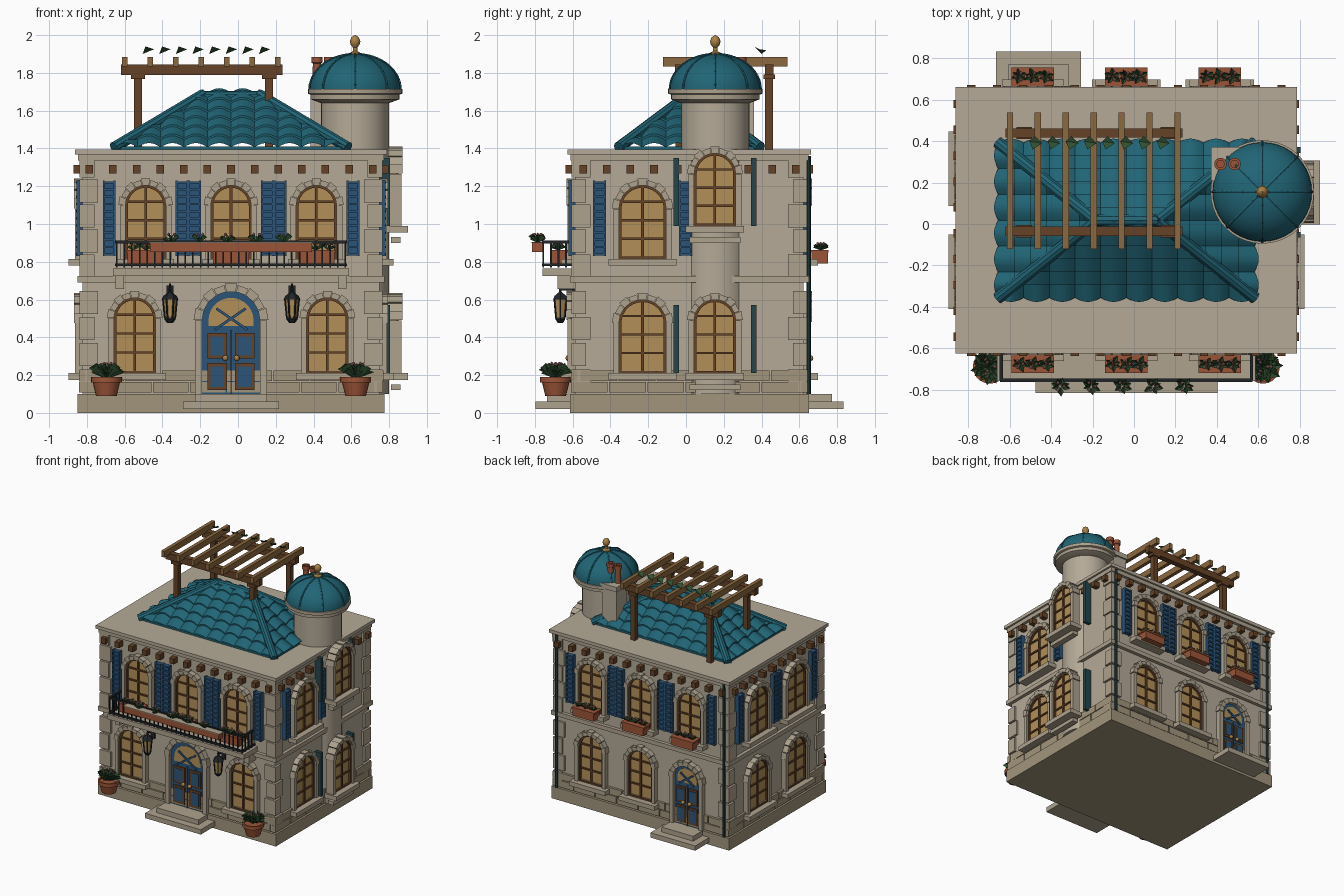
import bpy, bmesh, math, random
from mathutils import Matrix, Vector

if "Cube" in bpy.data.objects:
    bpy.data.objects.remove(bpy.data.objects["Cube"])
random.seed(4)
COL = dict(wall=(.46, .40, .31), stone=(.42, .36, .27), base=(.36, .30, .20), blue=(.025, .09, .19), teal=(.015, .13, .18),
           darkteal=(.02, .06, .07), amber=(.45, .28, .10), clay=(.33, .09, .04), wood=(.13, .055, .02),
           oak=(.26, .14, .05), iron=(.015, .018, .02), leaf=(.03, .08, .03), pink=(.5, .2, .2), gold=(.4, .22, .06))
parts, I = {}, Matrix()
CX, CY, HX, HY = -.037, .018, .785, .605

def P(name, col):                      # one bmesh per named part
    return parts.setdefault(name, (bmesh.new(), col))[0]
def box(bm, c, s, M=I):
    bmesh.ops.create_cube(bm, size=1, matrix=M @ Matrix.Translation(c) @ Matrix.Diagonal((*s, 1)))
def prism(bm, pts, y0, y1, M=I):       # x-z outline extruded in y
    a, b = ([bm.verts.new(M @ Vector((x, y, z))) for x, z in pts] for y in (y0, y1))
    bm.faces.new(a); bm.faces.new(b[::-1])
    for i in range(len(pts)):
        bm.faces.new((a[i], a[i - 1], b[i - 1], b[i]))
def lathe(bm, prof, c, n=32, M=I):
    rings = [[bm.verts.new(M @ Vector((c[0] + r * math.cos(k * math.tau / n), c[1] + r * math.sin(k * math.tau / n), z)))
              for k in range(n)] for r, z in prof]
    for a, b in zip(rings, rings[1:]):
        for k in range(n):
            bm.faces.new((a[k - 1], a[k], b[k], b[k - 1]))
    bm.faces.new(rings[0][::-1]); bm.faces.new(rings[-1])
def tube(bm, a, b, r, n=8, M=I):
    a, b = Vector(a), Vector(b)
    T = Matrix.Translation((a + b) / 2) @ (b - a).to_track_quat('Z', 'Y').to_matrix().to_4x4()
    bmesh.ops.create_cone(bm, cap_ends=True, segments=n, radius1=r, radius2=r, depth=(b - a).length, matrix=M @ T)
def plant(c, r, h, n, M=I, name='foliage'):
    bm = P(name, 'leaf')
    for k in range(n):
        a = k * 2.4 + random.random() * .4
        d, s = Vector((math.cos(a), math.sin(a), 0)), Vector((-math.sin(a), math.cos(a), 0))
        l, z = r * random.uniform(.75, 1), h * random.uniform(.5, 1)
        v = [bm.verts.new(M @ (Vector(c) + q)) for q in (Vector((0, 0, 0)), d * l * .55 + s * l * .28 + Vector((0, 0, z)),
             d * l + Vector((0, 0, z * .7)), d * l * .55 - s * l * .28 + Vector((0, 0, z)))]
        bm.faces.new(v[:3]); bm.faces.new((v[0], v[2], v[3]))
    for k in range(3):
        o = Vector((math.cos(k * 2.1), math.sin(k * 2.1), 0)) * r * .4 + Vector((0, 0, h * .9))
        bmesh.ops.create_icosphere(P('flowers', 'pink'), subdivisions=1, radius=.009, matrix=M @ Matrix.Translation(Vector(c) + o))

def facade(ang, hd):
    return Matrix.Translation((CX, CY, 0)) @ Matrix.Rotation(math.radians(ang), 4, 'Z') @ Matrix.Translation((0, -hd, 0))
FACES = [(facade(0, HY), HX), (facade(180, HY), HX), (facade(90, HX), HY), (facade(-90, HX), HY)]
FRONT, BACK, RIGHT, LEFT = (f[0] for f in FACES)
TOWER = facade(90, .862)

def arch(u, zb, zs, r, n=14):
    return [(u - r, zb)] + [(u - r * math.cos(math.pi * k / n), zs + r * math.sin(math.pi * k / n)) for k in range(n + 1)] + [(u + r, zb)]
def surround(M, u, zb, zs, r, R, d=.045):   # voussoirs and jambs
    bm, n = P('arch_surrounds', 'stone'), 9
    for k in range(n):
        a, b = math.pi * (k + .03) / n, math.pi * (k + .97) / n
        RR = R + (.008 if k % 2 == 0 else 0)
        prism(bm, [(u + q * math.cos(t), zs + q * math.sin(t)) for q, t in ((r, a), (RR, a), (RR, b), (r, b))], .03, -d, M)
    for s in (-1, 1):
        box(bm, (u + s * (r + R) / 2, -.005, (zb + zs) / 2), (R - r, .07, zs - zb), M)
def ring(bm, u, zb, zs, r, w, y0, y1, M):   # thin arched frame
    a, b = arch(u, zb, zs, r), arch(u, zb, zs, r - w)
    for i in range(len(a) - 1):
        prism(bm, [a[i], a[i + 1], b[i + 1], b[i]], y0, y1, M)
    box(bm, (u, (y0 + y1) / 2, zb + w / 2), (2 * r, abs(y1 - y0), w), M)
def window(M, u, zb, top, R, shut=None, sill=.33, apron=False):
    r, zs = R - .03, top - R
    prism(P('window_glass', 'amber'), arch(u, zb, zs, r), .03, -.012, M)
    surround(M, u, zb, zs, r, R)
    w = P('window_muntins', 'wood')
    ring(w, u, zb, zs, r, .013, 0, -.026, M)
    box(w, (u, -.012, (zb + zs + r) / 2), (.014, .024, zs + r - zb), M)
    for k in (1, 2, 3):
        z = zb + (zs + r - zb) * k / 4 + .01
        hw = r if z < zs else math.sqrt(r * r - (z - zs) ** 2)
        box(w, (u, -.012, z), (2 * hw, .022, .012), M)
    box(P('sills', 'stone'), (u, -.02, zb - .018), (sill, .11, .036), M)
    if apron:
        box(P('sills', 'stone'), (u, -.01, zb - .075), (.27, .05, .03), M)
    for s in (-1, 1) if shut else ():
        b = P('shutters', 'blue')
        x, zc = u + s * shut, zb + .215
        box(b, (x, -.012, zc), (.058, .024, .39), M)
        for e in (-1, 1):
            box(b, (x + e * .029, -.016, zc), (.01, .036, .4), M)
        for k in range(11):
            box(b, (x, -.02, zc - .19 + k * .038), (.05, .03, .012), M)
def door(M, u, r, R, zs, steps):
    top, h = zs + r, zs - .05
    prism(P('doors', 'blue'), arch(u, .1, zs, r), .02, -.018, M)
    surround(M, u, .1, zs, r, R)
    prism(P('door_glass', 'amber'), arch(u, zs - .03, zs, r * .78), 0, -.022, M)
    for s in (-1, 1):
        x = u + s * r * .48
        for z, hh in ((.1 + (h - .1) * .27, (h - .1) * .42), (.1 + (h - .1) * .75, (h - .1) * .4)):
            box(P('door_trim', 'wood'), (x, -.02, z), (r * .68, .014, hh), M)
            box(P('doors', 'blue'), (x, -.024, z), (r * .46, .014, hh - .035), M)
        box(P('doors', 'blue'), (u, -.022, zs + r * .3), (r * 1.3, .02, .014),
            M @ Matrix.Translation((u, 0, zs)) @ Matrix.Rotation(s * .6, 4, 'Y') @ Matrix.Translation((-u, 0, -zs - r * .25)))
        bmesh.ops.create_uvsphere(P('door_knobs', 'gold'), u_segments=10, v_segments=6, radius=.016,
                                  matrix=M @ Matrix.Translation((u + s * .03, -.035, .29)))
    box(P('door_trim', 'wood'), (u, -.018, (.1 + h) / 2), (.008, .016, h - .1), M)
    for w, d, z in steps:
        box(P('steps', 'stone'), (u, -d / 2, z), (w, d, .04), M)

# walls, plinth, courses and cornice
def slab(name, col, e, z0, z1):
    box(P(name, col), (CX, CY, (z0 + z1) / 2), (2 * (HX + e), 2 * (HY + e), z1 - z0))
slab('walls', 'wall', 0, .05, 1.37)
slab('plinth', 'base', .027, 0, .1)
slab('string_course', 'stone', .028, .69, .725)
slab('cornice', 'stone', .025, 1.335, 1.37)
slab('roof_slab', 'wall', .04, 1.368, 1.395)
for M, hw in FACES:
    n = round(2 * hw / .125)
    for k in range(n):
        box(P('cornice_brackets', 'wood'), ((k + .5 - n / 2) * .125, -.02, 1.29), (.04, .06, .045), M)
    for row in (0, 1):                 # base stones
        m = round(2 * hw / .2)
        for k in range(m):
            w = 2 * hw / m
            box(P('base_stones', 'base'), (-hw + (k + .5) * w + (row - .5) * .05, -.004, .135 + row * .062), (w - .008, .03, .056), M)
for sx in (-1, 1):                     # quoins
    for sy in (-1, 1):
        for k in range(9):
            a, b = (.10, .075) if k % 2 else (.08, .10)
            z = .17 + k * .138 if k < 4 else .25 + k * .132
            box(P('quoins', 'stone'), (CX + sx * (HX + .018 - a / 2), CY + sy * (HY + .018 - b / 2), z), (a, b, .122))
    x = CX + sx * .765                 # rear downpipes
    tube(P('downpipes', 'darkteal'), (x, .65, .1), (x, .65, 1.36), .011)

# openings on each side
for u in (-.452, 0, .452):
    for M in (FRONT, BACK):
        window(M, u, .815, 1.235, .137, .193, .3)
        box(P('window_boxes', 'clay'), (u, -.085, .825), (.19, .085, .07), M)
        box(P('window_boxes', 'clay'), (u, -.085, .855), (.205, .095, .014), M)
        for e in (-.065, 0, .065):
            plant((u + e, -.09, .86), .045, .04, 6, M)
for u in (-.51, .51):
    window(FRONT, u, .21, .64, .14)
for u in (-.452, 0):
    window(BACK, u, .21, .64, .14)
for M, u in ((RIGHT, -.248), (LEFT, -.248), (LEFT, .248)):
    window(M, u, .21, .63, .155, None, .36)
    window(M, u, .815, 1.235, .155, .228, .36)
window(TOWER, .135, .21, .63, .14, None, .31, True)
window(TOWER, .135, .99, 1.405, .14, None, .31, True)
for z in (.39, 1.17):
    for e in (-.205, .205):
        box(P('tower_shutters', 'darkteal'), (.135 + e, .05, z), (.028, .06, .36), TOWER)
door(FRONT, 0, .153, .19, .49, [(.51, .21, .04), (.38, .15, .08)])
door(BACK, .425, .115, .15, .48, [(.41, .21, .04), (.29, .15, .08)])

# balcony with railing and long planter
box(P('balcony', 'stone'), (CX, -.67, .745), (1.25, .18, .04))
for s in (-1, 1):
    box(P('balcony', 'stone'), (CX + s * .59, -.63, .69), (.045, .1, .07))
rail = P('railing', 'iron')
for z in (.785, .905):
    box(rail, (CX, -.755, z), (1.22, .016, .014))
    for s in (-1, 1):
        box(rail, (CX + s * .605, -.675, z), (.016, .16, .014))
for k in range(31):
    box(rail, (CX - .605 + k * 1.21 / 30, -.755, .84), (.008, .008, .14))
for s in (-1, 1):
    for k in range(4):
        box(rail, (CX + s * .605, -.755 + k * .04, .84), (.009, .009, .14))
box(P('balcony_planter', 'clay'), (CX, -.785, .878), (.86, .06, .05))
box(P('planter_soil', 'stone'), (CX, -.785, .903), (.88, .066, .006))
for k in range(5):
    plant((CX - .37 + k * .15 + .05, -.785, .9), .05, .05, 7)

# lanterns and potted plants
for s in (-1, 1):
    c, x = (CX + s * .323, -.665), CX + s * .66
    L = P('lanterns', 'iron')
    lathe(L, [(.005, .685), (.008, .64), (.035, .62), (.045, .60), (.034, .60)], c, 6)
    lathe(L, [(.026, .505), (.03, .495), (.015, .475)], c, 6)
    lathe(P('lantern_glass', 'amber'), [(.026, .5), (.036, .602)], c, 6)
    for k in range(6):
        d = Vector((math.cos(k * math.tau / 6), math.sin(k * math.tau / 6), 0))
        o = Vector((*c, 0))
        tube(L, o + d * .027 + Vector((0, 0, .5)), o + d * .037 + Vector((0, 0, .602)), .005, 6)
    box(L, (c[0], -.625, .655), (.014, .09, .014)); box(L, (c[0], -.59, .63), (.035, .02, .09))
    lathe(P('pots', 'clay'), [(.055, .09), (.072, .16), (.082, .16), (.082, .19), (.07, .19), (.07, .175)], (x, -.69), 20)
    plant((x, -.69, .18), .1, .085, 22, I, 'pot_plants')
    plant((x, -.69, .19), .06, .08, 9, I, 'pot_plants')

# tiled hip roof
H, Z0, RX, RY, RID = .29, 1.395, .62, .375, .15
def slope(M, hw, run, rid, cols, rows=6, sub=6):
    bm, prev = P('roof_tiles', 'teal'), None
    for j in range(2 * rows + 1):
        t, lift = (j // 2 if j % 2 == 0 else j // 2 + 1) / rows, .02 if j % 2 == 0 else .003
        lim, row = hw + (rid - hw) * t, []
        for i in range(cols * sub + 1):
            u = -hw + 2 * hw * i / (cols * sub)
            b = abs(math.sin(math.pi * i / sub))
            row.append(bm.verts.new(M @ Vector((max(-lim, min(lim, u)), -run * (1 - t) - (.02 * b if j == 0 else 0), Z0 + H * t + lift * .6 + .022 * b))))
        if prev:
            for i in range(cols * sub):
                bm.faces.new((prev[i], prev[i + 1], row[i + 1], row[i]))
        prev = row
for a in (0, 180):
    R = Matrix.Rotation(math.radians(a), 4, 'Z')
    slope(Matrix.Translation((CX, CY, 0)) @ R, RX, RY, RID, 10)
    s = 1 if a == 0 else -1
    slope(Matrix.Translation((CX + s * RID, CY, 0)) @ Matrix.Rotation(math.radians(a + 90), 4, 'Z'), RY, RX - RID, .001, 6)
    for q in (-1, 1):
        tube(P('ridge_tiles', 'teal'), (CX + s * RX, CY + q * RY, Z0 + .01), (CX + s * RID, CY, Z0 + H), .03, 10)
tube(P('ridge_tiles', 'teal'), (CX - RID, CY, Z0 + H - .01), (CX + RID, CY, Z0 + H - .01), .03, 10)
box(P('roof_core', 'teal'), (CX, CY, Z0 + .005), (2 * RX, 2 * RY, .02))

# round tower with ribbed dome
T = (.62, .155)
lathe(P('tower', 'wall'), [(.18, .1), (.18, 1.67)], T, 40)
lathe(P('tower_cornice', 'stone'), [(.18, 1.64), (.235, 1.66), (.235, 1.685), (.25, 1.69), (.25, 1.715), (.2, 1.715)], T, 40)
dome = [(.238 * math.cos(k * math.pi / 24) + .002, 1.712 + .187 * math.sin(k * math.pi / 24)) for k in range(13)]
lathe(P('dome', 'teal'), dome, T, 40)
for k in range(8):
    c, s = math.cos(k * math.pi / 4), math.sin(k * math.pi / 4)
    for (r, z), (q, w) in zip(dome, dome[1:]):
        tube(P('dome_ribs', 'teal'), (T[0] + r * c, T[1] + r * s, z), (T[0] + q * c, T[1] + q * s, w), .007, 6)
lathe(P('finial', 'gold'), [(.03, 1.89), (.03, 1.905), (.012, 1.915), (.012, 1.935), (.024, 1.95), (.028, 1.968), (.02, 1.988), (.003, 2)], T, 16)

# chimney and clay pots
box(P('chimney', 'wall'), (.45, .29, 1.54), (.13, .14, .33))
box(P('chimney', 'wall'), (.45, .29, 1.72), (.155, .165, .04))
for x in (.418, .486):
    lathe(P('chimney_pots', 'clay'), [(.024, 1.73), (.022, 1.85), (.03, 1.855), (.03, 1.885), (.018, 1.885), (.018, 1.84)], (x, .29), 16)

# pergola
for y in (-.035, .44):
    box(P('pergola_beams', 'wood'), (-.193, y, 1.817), (.855, .045, .055))
    for x in (-.53, .165):
        box(P('pergola_posts', 'wood'), (x, y, 1.595), (.042, .042, .41))
        box(P('pergola_posts', 'wood'), (x, y, 1.78), (.075, .06, .025))
for k in range(7):
    box(P('pergola_rafters', 'oak'), (-.6 + k * .135, .208, 1.86), (.03, .66, .05))
for k in range(8):                     # vine leaves
    bm, x = P('vine_leaves', 'leaf'), -.475 + k * .088
    v = [bm.verts.new(p) for p in ((x - .03, .40, 1.9), (x - .015, .36, 1.94), (x + .03, .39, 1.925), (x - .005, .425, 1.92))]
    bm.faces.new(v[:3]); bm.faces.new((v[0], v[2], v[3]))

# make the objects
for name, (bm, col) in parts.items():
    if name == 'roof_tiles':
        bmesh.ops.remove_doubles(bm, verts=bm.verts, dist=.0005)
    bmesh.ops.recalc_face_normals(bm, faces=bm.faces)
    me = bpy.data.meshes.new(name); bm.to_mesh(me); bm.free()
    mat = bpy.data.materials.get(col) or bpy.data.materials.new(col)
    mat.diffuse_color = (*COL[col], 1)
    mat.use_nodes = True
    mat.node_tree.nodes["Principled BSDF"].inputs["Base Color"].default_value = mat.diffuse_color
    me.materials.append(mat)
    ob = bpy.data.objects.new(name, me)
    bpy.context.collection.objects.link(ob)
    ob.select_set(True); bpy.context.view_layer.objects.active = ob
bpy.ops.object.shade_smooth_by_angle(angle=math.radians(35))
